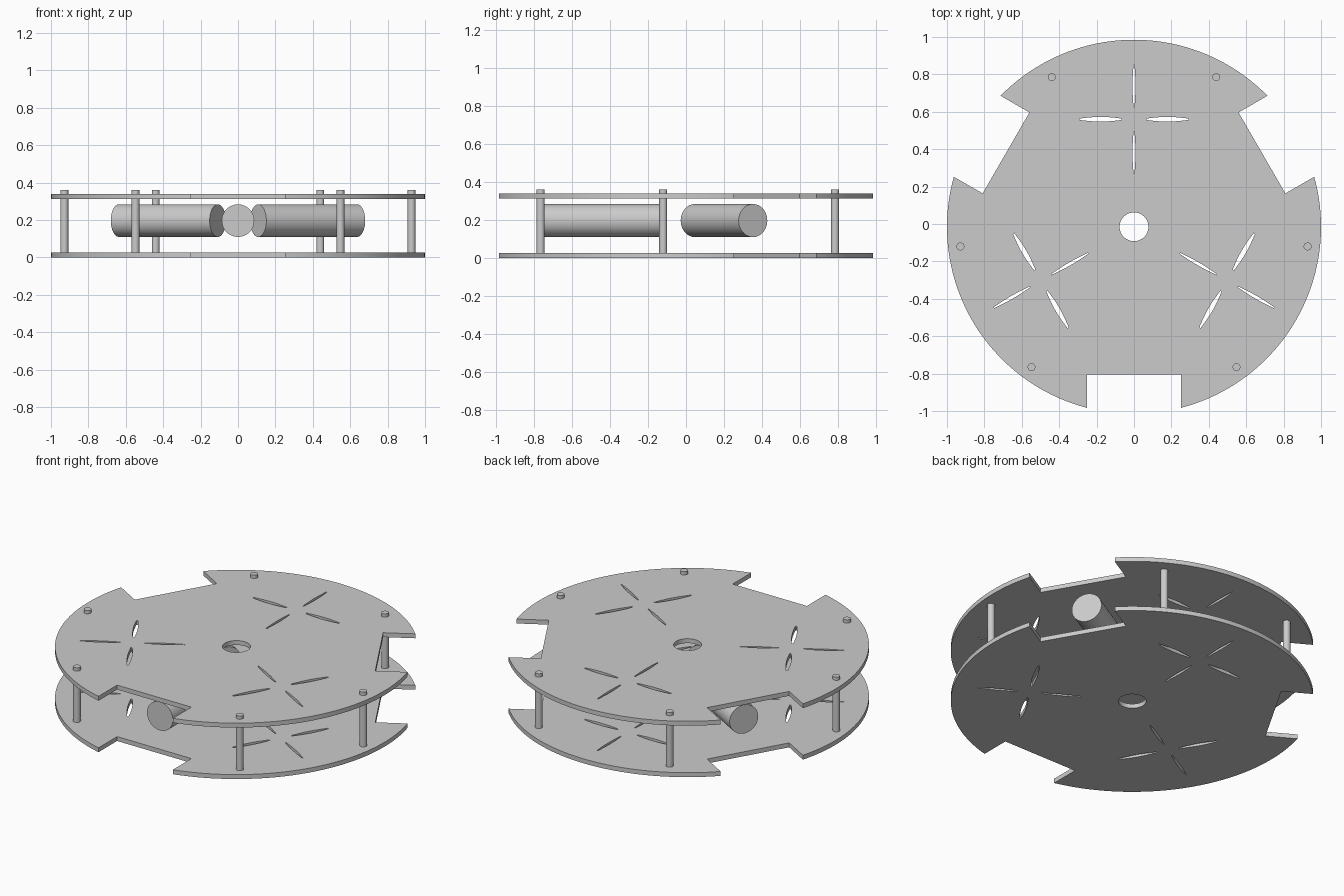
import bpy
import bmesh
from math import asin, cos, pi, radians, sin
from mathutils import Matrix, Vector

cube = bpy.data.objects.get("Cube")
if cube:
    bpy.data.objects.remove(cube, do_unlink=True)

CENTRE = Vector((0, -0.015, 0))
THIRD = 2 * pi / 3
PLATE = 0.027

grey = bpy.data.materials.new("plain grey")
grey.use_nodes = True
colour = (0.6, 0.6, 0.6, 1)
grey.diffuse_color = colour
grey.node_tree.nodes["Principled BSDF"].inputs["Base Color"].default_value = colour


def finish(obj):
    """Give the part its colour and smooth its rounded sides."""
    obj.data.materials.clear()
    obj.data.materials.append(grey)
    bpy.ops.object.select_all(action='DESELECT')
    obj.select_set(True)
    bpy.context.view_layer.objects.active = obj
    bpy.ops.object.shade_smooth_by_angle(angle=radians(30))


def turn(points, angle):
    return [Matrix.Rotation(angle, 3, 'Z') @ Vector((x, y, 0)) for x, y in points]


def outline():
    """Disc edge with three rectangular notches, one per motor."""
    half, depth = 0.25, 0.79
    gap = asin(half)
    arc = [gap + (THIRD - 2 * gap) * i / 40 for i in range(41)]
    sector = [(depth, -half), (depth, half)] + [(cos(a), sin(a)) for a in arc]
    return [p for k in range(3) for p in turn(sector, -pi / 2 + k * THIRD)]


def slot(x, y, length, width, along_y):
    """Slender slot, widest in the middle with narrow blunt ends."""
    n = 10
    side = [(length * (i / n - 0.5), width * (0.15 + 0.35 * sin(pi * i / n)))
            for i in range(n + 1)]
    ring = side + [(u, -v) for u, v in reversed(side)]
    return [(x - v, y + u) if along_y else (x + u, y + v) for u, v in ring]


def make_plate(name, bottom):
    curve = bpy.data.curves.new(name, 'CURVE')
    curve.dimensions = '2D'
    curve.fill_mode = 'BOTH'
    curve.extrude = PLATE / 2

    def add_loop(points):
        spline = curve.splines.new('POLY')
        spline.points.add(len(points) - 1)
        for target, p in zip(spline.points, points):
            target.co = (p[0], p[1], 0, 1)
        spline.use_cyclic_u = True

    add_loop(outline())
    # Central hole
    add_loop([(0.077 * cos(2 * pi * i / 48), 0.077 * sin(2 * pi * i / 48))
              for i in range(48)])
    # Cross of four wheel slots between each pair of notches
    for k in range(3):
        for sign in (-1, 1):
            add_loop(turn(slot(sign * 0.178, 0.575, 0.225, 0.025, False), k * THIRD))
            add_loop(turn(slot(0, 0.575 + sign * 0.178, 0.225, 0.016, True), k * THIRD))

    # Turn the filled curve into a welded mesh
    temp = bpy.data.objects.new(name + "_profile", curve)
    bpy.context.collection.objects.link(temp)
    graph = bpy.context.evaluated_depsgraph_get()
    mesh = bpy.data.meshes.new_from_object(temp.evaluated_get(graph))
    bpy.data.objects.remove(temp, do_unlink=True)
    bm = bmesh.new()
    bm.from_mesh(mesh)
    bmesh.ops.remove_doubles(bm, verts=bm.verts, dist=0.0001)
    bmesh.ops.recalc_face_normals(bm, faces=bm.faces)
    bm.to_mesh(mesh)
    bm.free()
    obj = bpy.data.objects.new(name, mesh)
    obj.location = CENTRE + Vector((0, 0, bottom + PLATE / 2))
    bpy.context.collection.objects.link(obj)
    finish(obj)


def make_cylinder(name, radius, start, end, sides):
    axis = end - start
    bpy.ops.mesh.primitive_cylinder_add(
        vertices=sides, radius=radius, depth=axis.length,
        location=(start + end) / 2, rotation=axis.to_track_quat('Z', 'Y').to_euler())
    obj = bpy.context.object
    obj.name = name
    finish(obj)


# Two matching plates
make_plate("bottom_plate", 0)
make_plate("top_plate", 0.313)

# Three radial motors facing the notches
for label, degrees in (("front", -90), ("left", 30), ("right", 150)):
    a = radians(degrees)
    out = Vector((cos(a), sin(a), 0))
    base = CENTRE + Vector((0, 0, 0.197))
    make_cylinder(label + "_motor", 0.087, base + out * 0.125, base + out * 0.735, 64)

# Spacer posts, mirrored left and right
for label, x, y in (("front", 0.548, -0.765), ("middle", 0.928, -0.12), ("back", 0.44, 0.785)):
    for side, sign in (("left", 1), ("right", -1)):
        make_cylinder(f"{label}_{side}_post", 0.021,
                      Vector((sign * x, y, 0.015)), Vector((sign * x, y, 0.36)), 32)
